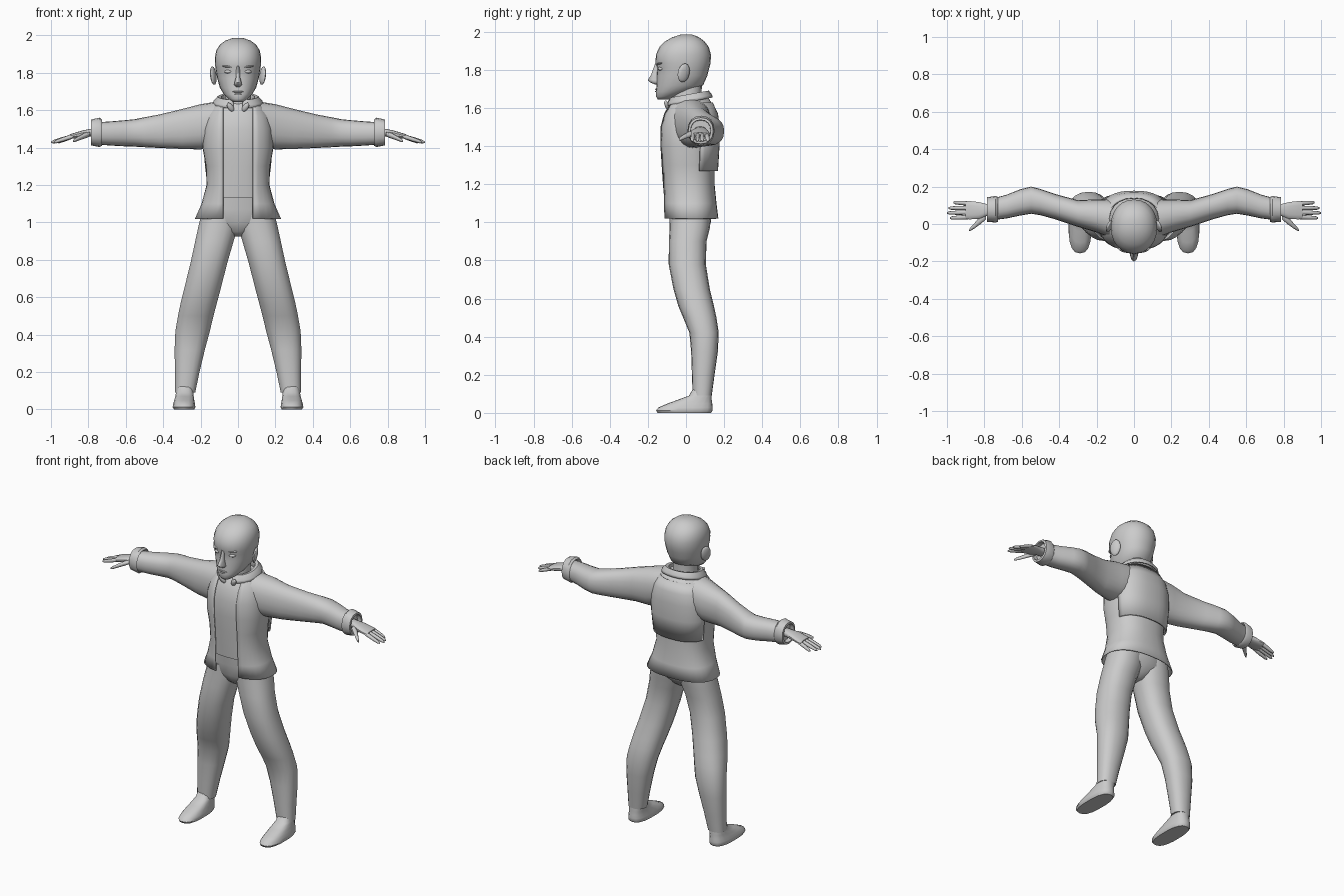
import bpy, bmesh, math
from mathutils import Vector


def power(v, p):
    return math.copysign(abs(v) ** p, v)


def finish(ob, mirror=False, thick=0, angle=40):
    if mirror:
        ob.modifiers.new("mirror", 'MIRROR')
    if thick:
        s = ob.modifiers.new("thickness", 'SOLIDIFY')
        s.thickness, s.offset = thick, -1
    bpy.ops.object.select_all(action='DESELECT')
    ob.select_set(True)
    bpy.context.view_layer.objects.active = ob
    bpy.ops.object.shade_smooth_by_angle(angle=math.radians(angle))
    return ob


def loft(name, axis, secs, n=16, e=2.2, gap=0, span=None, tilt=0, mirror=False, thick=0, angle=40):
    """Skin rings given as (position, u0, u1, v0, v1); u,v are x,y (axis z) or y,z (axis x)."""
    bm = bmesh.new()
    is_open = gap > 0 or span is not None
    rings = []
    for a, u0, u1, v0, v1 in secs:
        cu, cv, ru, rv = (u0 + u1) / 2, (v0 + v1) / 2, (u1 - u0) / 2, (v1 - v0) / 2
        if span:
            t0, t1 = span
        elif gap:
            d = math.asin(min(gap / ru, 0.85) ** (e / 2))
            t0, t1 = -math.pi / 2 + d, math.pi * 1.5 - d
        else:
            t0, t1 = -math.pi / 2, math.pi * 1.5
        ring = []
        for i in range(n + is_open):
            t = t0 + (t1 - t0) * i / n
            u = cu + ru * power(math.cos(t), 2 / e)
            v = cv + rv * power(math.sin(t), 2 / e)
            co = Vector((u, v, a + tilt * v)) if axis == 'z' else Vector((a, u, v))
            ring.append(bm.verts.new(co))
        rings.append(ring)
    for r, s in zip(rings, rings[1:]):
        for i in range(n):
            j = i + 1 if is_open else (i + 1) % n
            bm.faces.new((r[i], r[j], s[j], s[i]))
    if not is_open:
        bm.faces.new(rings[0][::-1])
        bm.faces.new(rings[-1])
    bmesh.ops.recalc_face_normals(bm, faces=bm.faces)
    if is_open and sum(f.normal.dot(f.calc_center_median() - Vector((0, 0, f.calc_center_median().z)))
                       for f in bm.faces) < 0:
        bmesh.ops.reverse_faces(bm, faces=bm.faces)
    me = bpy.data.meshes.new(name)
    bm.to_mesh(me)
    bm.free()
    ob = bpy.data.objects.new(name, me)
    bpy.context.collection.objects.link(ob)
    return finish(ob, mirror, thick, angle)


def sym(rows):
    """Rows (z, half width, y front, y back) to centred sections."""
    return [(z, -r, r, y0, y1) for z, r, y0, y1 in rows]


def blob(name, loc, size, rot=(0, 0, 0), mirror=False):
    bm = bmesh.new()
    bmesh.ops.create_uvsphere(bm, u_segments=12, v_segments=8, radius=1)
    from mathutils import Matrix, Euler
    bm.transform(Matrix.LocRotScale(Vector(loc), Euler(rot), Vector(size)))
    me = bpy.data.meshes.new(name)
    bm.to_mesh(me)
    bm.free()
    ob = bpy.data.objects.new(name, me)
    bpy.context.collection.objects.link(ob)
    return finish(ob, mirror, angle=60)


# head and neck
loft("head", 'z', sym([
    (1.645, .028, -.148, -.09), (1.66, .05, -.157, -.05), (1.685, .076, -.158, .02),
    (1.72, .097, -.155, .09), (1.77, .111, -.154, .112), (1.81, .118, -.151, .122),
    (1.835, .122, -.16, .129), (1.88, .124, -.158, .131), (1.92, .116, -.14, .12),
    (1.95, .097, -.11, .097), (1.972, .068, -.072, .068), (1.985, .03, -.03, .035)]), n=24, e=2.15, angle=60)
loft("neck", 'z', sym([(1.56, .085, -.075, .09), (1.64, .07, -.075, .08), (1.75, .068, -.07, .085)]))

# face
loft("nose", 'z', sym([(1.725, .012, -.165, -.13), (1.735, .022, -.188, -.13), (1.748, .02, -.2, -.13),
                       (1.775, .012, -.183, -.13), (1.835, .009, -.162, -.13)]), n=10, e=2, angle=60)
blob("eye", (.05, -.128, 1.806), (.023, .02, .011), mirror=True)
blob("brow", (.052, -.138, 1.833), (.034, .014, .006), (0, -.1, .3), mirror=True)
blob("upper_lip", (0, -.15, 1.699), (.03, .013, .005))
blob("lower_lip", (0, -.149, 1.687), (.025, .013, .006))
blob("ear", (.132, -.012, 1.785), (.013, .034, .05), (-.15, .15, .4), mirror=True)

# jacket body, open down the front over the shirt
body = [(1.02, .23, -.118, .17), (1.1, .195, -.123, .16), (1.2, .168, -.128, .15), (1.3, .172, -.135, .15),
        (1.4, .19, -.141, .152), (1.5, .185, -.141, .155), (1.57, .17, -.122, .153),
        (1.62, .14, -.095, .138), (1.65, .105, -.065, .12)]
loft("jacket", 'z', sym(body), n=28, e=2.4, gap=.08, thick=.006)
loft("shirt", 'z', [(z, -r + .008, r - .008, y0 + .007, y1 - .008) for z, r, y0, y1 in
                    [(1.13, .183, -.122, .157)] + body[2:]], n=28, e=2.4)
loft("back_flap", 'z', sym([(1.27, .178, -.12, .168), (1.4, .19, -.12, .176), (1.5, .186, -.11, .178),
                            (1.57, .17, -.1, .168), (1.63, .135, -.08, .14)]),
     e=2.5, span=(.08 * math.pi, .92 * math.pi), thick=.01)

# folded collar, higher at the nape
loft("collar", 'z', sym([(1.61, .09, -.07, .09), (1.668, .09, -.075, .105), (1.67, .108, -.085, .12),
                         (1.645, .132, -.1, .137), (1.63, .134, -.105, .14)]),
     n=20, gap=.025, tilt=.18, thick=.008)
# collar points
for s in (-1, 1):
    blob("collar_point", (s * .04, -.1, 1.615), (.015, .012, .03), (.3, s * .6, 0))

# sleeves, elbows bent to the rear
loft("sleeve", 'x', [
    (.09, -.09, .13, 1.42, 1.65), (.2, -.045, .132, 1.39, 1.632), (.3, -.015, .127, 1.393, 1.606),
    (.42, .025, .16, 1.398, 1.577), (.5, .047, .187, 1.402, 1.562), (.55, .055, .2, 1.405, 1.552),
    (.61, .045, .185, 1.407, 1.546), (.68, .03, .157, 1.411, 1.54), (.76, .02, .135, 1.417, 1.535)],
    n=20, e=2.3, mirror=True)
loft("cuff", 'x', [(.745, .02, .135, 1.42, 1.535), (.728, .012, .145, 1.41, 1.55), (.74, .008, .15, 1.403, 1.56),
                   (.785, .012, .143, 1.412, 1.55), (.787, .024, .13, 1.425, 1.538),
                   (.75, .026, .128, 1.427, 1.536)], mirror=True)

# hands
loft("palm", 'x', [(.74, .045, .105, 1.46, 1.505), (.79, .042, .108, 1.46, 1.5), (.83, .026, .118, 1.455, 1.492),
                   (.88, .024, .124, 1.448, 1.477), (.9, .027, .122, 1.447, 1.471)], n=14, e=2.5, mirror=True)
for name, y0, y1, tip in (("index", .037, .032, .985), ("middle", .062, .059, 1.0),
                          ("ring", .086, .085, .992), ("little", .11, .115, .965)):
    secs = []
    for f, r in ((0, .012), (.5, .0115), (.88, .009), (1, .004)):
        x, y, z = .885 + (tip - .885) * f, y0 + (y1 - y0) * f, 1.46 - .032 * f
        secs.append((x, y - r, y + r, z - r, z + r))
    loft(name + "_finger", 'x', secs, n=8, e=2, mirror=True, angle=60)
loft("thumb", 'x', [(.79, .025, .075, 1.46, 1.485), (.82, .0, .045, 1.448, 1.478), (.85, -.022, .008, 1.438, 1.462),
                    (.873, -.036, -.017, 1.43, 1.449), (.882, -.038, -.03, 1.43, 1.44)], n=8, e=2, mirror=True, angle=60)

# trousers
loft("trouser_hips", 'z', sym([(.925, .025, -.03, .06), (.95, .08, -.06, .09), (1.0, .185, -.085, .13),
                               (1.07, .18, -.095, .14), (1.16, .152, -.105, .13)]), n=20)
loft("trouser_leg", 'z', [
    (.09, .228, .337, .035, .135), (.2, .205, .338, .031, .15), (.32, .176, .34, .027, .167),
    (.42, .149, .336, .018, .172), (.5, .13, .322, -.015, .16), (.56, .114, .31, -.04, .147),
    (.65, .09, .288, -.066, .125), (.78, .057, .256, -.091, .104), (.9, .022, .23, -.09, .108),
    (.97, .0, .215, -.086, .125), (1.05, -.01, .195, -.085, .135)], n=18, e=2.3, mirror=True)

# shoes
loft("shoe", 'z', [(0, .233, .343, -.15, .132), (.012, .227, .35, -.157, .14), (.028, .229, .348, -.145, .14),
                   (.048, .233, .342, -.1, .138), (.07, .236, .336, -.04, .135), (.09, .238, .332, .015, .135),
                   (.14, .242, .325, .045, .128)], n=18, e=2.6, mirror=True)
